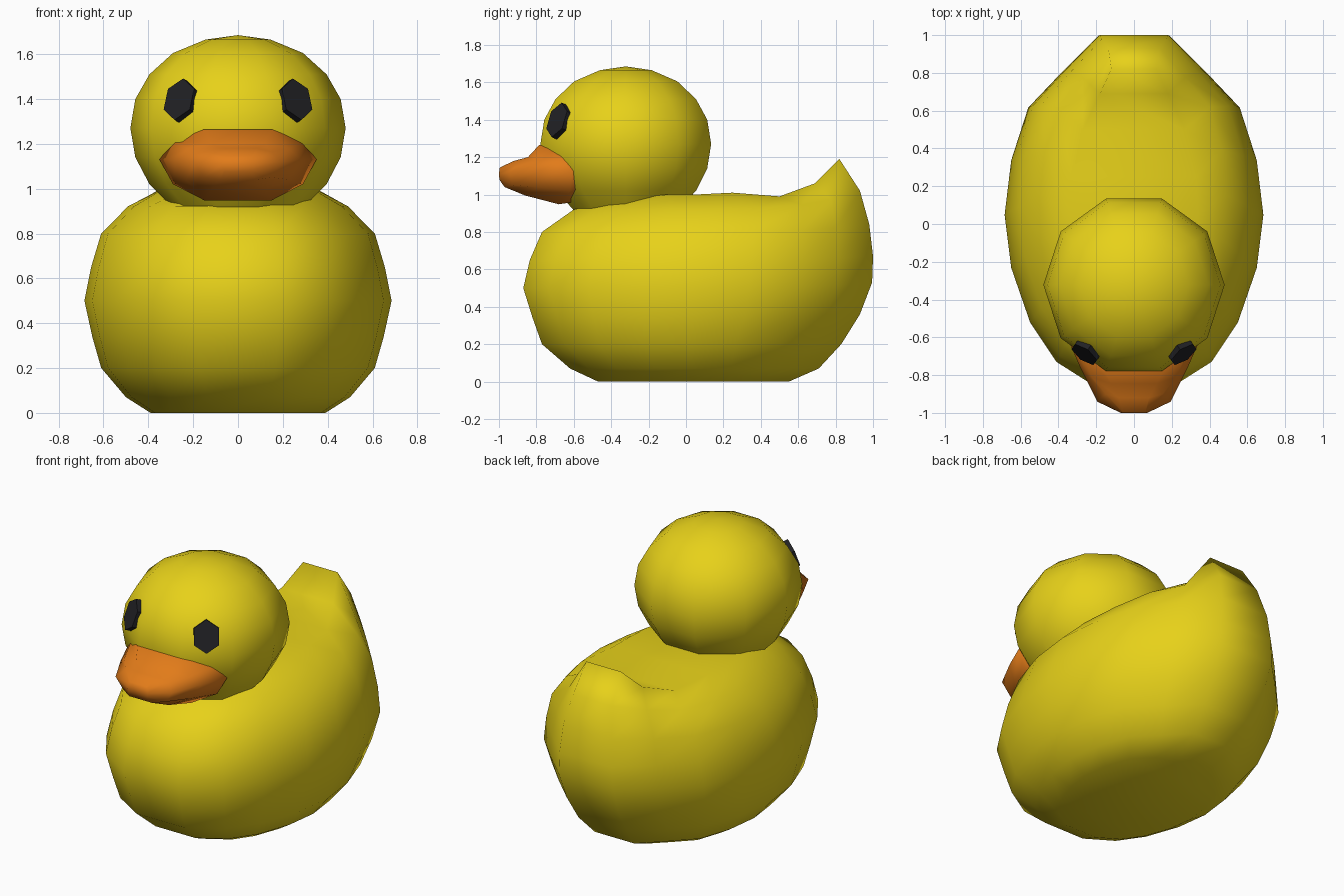
import bpy, bmesh
from math import sin, cos, pi
from mathutils import Vector, Matrix

if "Cube" in bpy.data.objects:
    bpy.data.objects.remove(bpy.data.objects["Cube"])


def material(name, rgb):
    m = bpy.data.materials.new(name)
    m.diffuse_color = (*rgb, 1)
    m.use_nodes = True
    m.node_tree.nodes["Principled BSDF"].inputs["Base Color"].default_value = m.diffuse_color
    return m


yellow = material("yellow", (0.8, 0.64, 0.01))
orange = material("orange", (0.76, 0.2, 0.01))
black = material("black", (0.015, 0.015, 0.018))


def finish(bm, name, mat, smooth=True):
    bmesh.ops.recalc_face_normals(bm, faces=bm.faces)
    for f in bm.faces:
        f.smooth = smooth
    me = bpy.data.meshes.new(name)
    bm.to_mesh(me)
    bm.free()
    me.materials.append(mat)
    ob = bpy.data.objects.new(name, me)
    bpy.context.collection.objects.link(ob)
    return ob


def mirrored(half):
    return half + [(-x, y, z) for x, y, z in reversed(half)]


def loft(rings, ladder_caps):
    bm = bmesh.new()
    vs = [[bm.verts.new(p) for p in r] for r in rings]
    n = len(vs[0])
    for a, b in zip(vs, vs[1:]):
        for i in range(n):
            j = (i + 1) % n
            bm.faces.new((a[i], a[j], b[j], b[i]))
    for r in (vs[0], vs[-1]):
        if ladder_caps:      # strips running from one side to the other
            for i in range(n // 2 - 1):
                bm.faces.new((r[i], r[i + 1], r[n - 2 - i], r[n - 1 - i]))
        else:
            bm.faces.new(r)
    return bm


# Body: plan outline scaled per level, rising to a tail at the back
plan = [(.19, -.87), (.41, -.73), (.55, -.52), (.65, -.23), (.685, .05),
        (.65, .34), (.56, .62), (.38, .81), (.19, 1.0)]
# half width, front y, back y, front z, back z
levels = [(.39, -.47, .55, 0, 0), (.50, -.62, .71, .07, .07),
          (.61, -.77, .83, .20, .20), (.65, -.82, .93, .34, .36),
          (.685, -.87, .995, .50, .53), (.655, -.835, 1.0, .65, .67),
          (.61, -.77, .98, .80, .84), (.49, -.60, .93, .92, 1.02)]
rings = []
for w, yf, yb, zf, zb in levels:
    half = []
    for x, y in plan:
        t = (y + .87) / 1.87
        half.append((x / .685 * w, yf + (yb - yf) * t, zf + (zb - zf) * t ** 6))
    rings.append(mirrored(half))
# Back and tail ridge
rings.append(mirrored([
    (.10, -.50, .94), (.20, -.42, .96), (.28, -.30, .98), (.33, -.10, 1.0),
    (.34, .05, 1.0), (.33, .25, 1.01), (.27, .50, .99), (.18, .69, 1.06),
    (.12, .82, 1.19)]))
finish(loft(rings, True), "body", yellow)

# Head: ten-sided turned profile (radius, z)
profile = [(.27, .88), (.30, .925), (.395, 1.02), (.458, 1.14), (.48, 1.27),
           (.458, 1.40), (.395, 1.51), (.29, 1.605), (.145, 1.665), (.001, 1.685)]
N = 10
head = loft([[(r * cos(2 * pi * i / N), -.322 + r * sin(2 * pi * i / N), z)
              for i in range(N)] for r, z in profile], False)
bmesh.ops.remove_doubles(head, verts=head.verts, dist=.005)
finish(head, "head", yellow)

# Beak: from inside the head out to the blunt tip
beak = [
    [(.12, -.55, 1.22), (.22, -.52, 1.18), (.27, -.50, 1.13),
     (.22, -.50, 1.04), (.12, -.54, .97)],
    [(.15, -.785, 1.265), (.29, -.645, 1.21), (.35, -.61, 1.13),
     (.29, -.62, 1.02), (.15, -.68, .948)],
    [(.12, -.845, 1.20), (.225, -.81, 1.18), (.28, -.77, 1.13),
     (.23, -.79, 1.04), (.12, -.86, .995)],
    [(.08, -.92, 1.18), (.15, -.90, 1.165), (.195, -.94, 1.12),
     (.15, -.93, 1.05), (.08, -.97, 1.04)],
    [(.06, -.995, 1.145), (.065, -.997, 1.135), (.07, -1.0, 1.11),
     (.065, -.998, 1.085), (.06, -.995, 1.075)],
]
finish(loft([mirrored(h) for h in beak], True), "beak", orange)

# Eyes: thin hexagonal plates on the head
for side, label in ((1, "left"), (-1, "right")):
    n = Vector((.588 * side, -.809, .36)).normalized()
    pos = Vector((.257 * side, -.682, 1.395)) - n * .01
    bm = bmesh.new()
    bmesh.ops.create_cone(bm, cap_ends=True, segments=6, radius1=1, radius2=1, depth=.045)
    rot = n.to_track_quat('Z', 'Y').to_matrix().to_4x4()
    bm.transform(Matrix.Translation(pos) @ rot @ Matrix.Diagonal((.083, .098, 1, 1)))
    finish(bm, label + "_eye", black, False)
